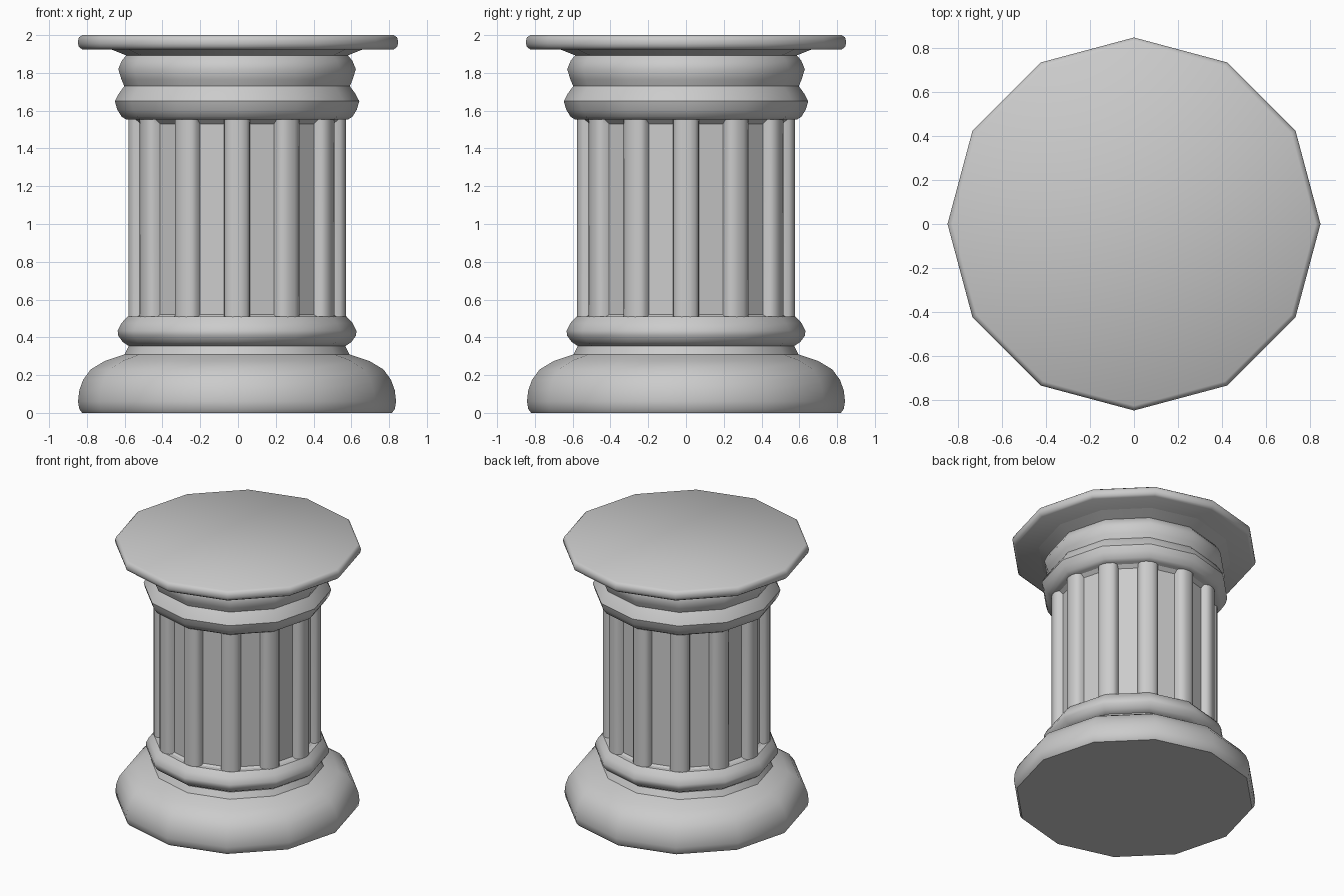
import bpy, bmesh, math

if "Cube" in bpy.data.objects:
    bpy.data.objects.remove(bpy.data.objects["Cube"])

N = 12          # sides of every turned part
OFF = -0.005    # slight shift of everything below the top slab


def loft(name, rings, angle=40):
    """Skin a stack of closed point rings and cap both ends."""
    bm = bmesh.new()
    loops = [[bm.verts.new(p) for p in ring] for ring in rings]
    n = len(loops[0])
    for a, b in zip(loops, loops[1:]):
        for i in range(n):
            j = (i + 1) % n
            bm.faces.new((a[i], a[j], b[j], b[i]))
    bm.faces.new(loops[0][::-1])
    bm.faces.new(loops[-1])
    bmesh.ops.recalc_face_normals(bm, faces=bm.faces)
    me = bpy.data.meshes.new(name)
    bm.to_mesh(me)
    bm.free()
    ob = bpy.data.objects.new(name, me)
    bpy.context.collection.objects.link(ob)
    bpy.ops.object.select_all(action='DESELECT')
    ob.select_set(True)
    bpy.context.view_layer.objects.active = ob
    bpy.ops.object.shade_smooth_by_angle(angle=math.radians(angle))
    return ob


def turned(name, profile, off=OFF):
    """Twelve-sided turned part from (radius, height) pairs."""
    return loft(name, [[(off + r * math.cos(math.tau * i / N),
                         r * math.sin(math.tau * i / N), z)
                        for i in range(N)] for r, z in profile])


def shaft_ring(z, inner):
    """Shaft section: a rounded rib on each corner, flat panels between."""
    section = [(inner, -0.068), (0.545, -0.066), (0.566, -0.05), (0.576, -0.02),
               (0.576, 0.02), (0.566, 0.05), (0.545, 0.066), (inner, 0.068)]
    pts = []
    for i in range(N):
        c, s = math.cos(math.tau * i / N), math.sin(math.tau * i / N)
        pts += [(OFF + r * c - t * s, r * s + t * c, z) for r, t in section]
    return pts


# base cushion with short neck
turned("base", [(0.82, 0), (0.835, 0.02), (0.842, 0.06), (0.835, 0.12), (0.815, 0.175),
                (0.775, 0.23), (0.70, 0.275), (0.595, 0.31), (0.57, 0.36)])

# lower ring
turned("lower_ring", [(0.575, 0.355), (0.605, 0.375), (0.63, 0.41), (0.632, 0.435),
                      (0.612, 0.475), (0.58, 0.51)])

# fluted shaft, panels sloping out at both ends
loft("fluted_shaft", [shaft_ring(0.50, 0.543), shaft_ring(0.52, 0.51),
                      shaft_ring(1.53, 0.51), shaft_ring(1.56, 0.543)])

# double moulding under the slab
turned("capital", [(0.585, 1.552), (0.61, 1.567), (0.634, 1.605), (0.647, 1.65),
                   (0.626, 1.69), (0.597, 1.73), (0.612, 1.765), (0.629, 1.82),
                   (0.61, 1.865), (0.587, 1.893), (0.68, 1.93)])

# top slab with rounded rim
turned("top_slab", [(0.825, 1.925), (0.842, 1.937), (0.847, 1.955), (0.847, 1.97),
                    (0.842, 1.988), (0.825, 2.0)], 0.0)
